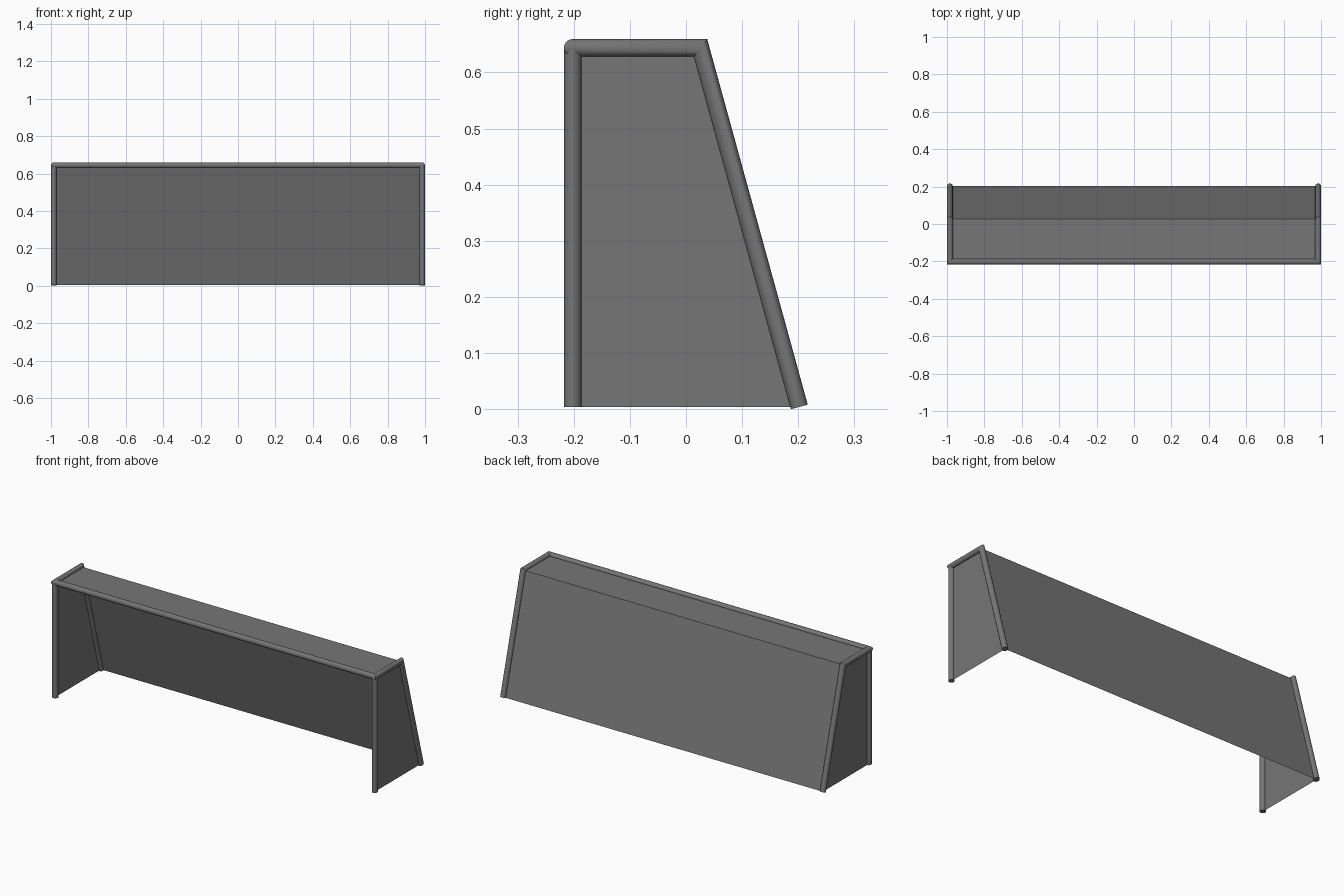
import bpy, bmesh, math
from mathutils import Vector

if "Cube" in bpy.data.objects:
    bpy.data.objects.remove(bpy.data.objects["Cube"])

R, SIDES = 0.0155, 24
X, YF, YT, YB = 0.9845, -0.202, 0.026, 0.202   # post x, front, top bend, back foot
ZT, ZB = 0.644, 0.004

grey = bpy.data.materials.new("dark_grey")
grey.diffuse_color = (0.18, 0.18, 0.18, 1)
grey.use_nodes = True
grey.node_tree.nodes["Principled BSDF"].inputs["Base Color"].default_value = grey.diffuse_color


def make_object(name, bm):
    bmesh.ops.recalc_face_normals(bm, faces=bm.faces)
    mesh = bpy.data.meshes.new(name)
    bm.to_mesh(mesh)
    bm.free()
    mesh.materials.append(grey)
    obj = bpy.data.objects.new(name, mesh)
    bpy.context.collection.objects.link(obj)
    return obj


def tube(name, points):
    """Round pipe along a 3D path with mitred corners."""
    pts = [Vector(p) for p in points]
    dirs = [(b - a).normalized() for a, b in zip(pts, pts[1:])]
    u = Vector((1, 0, 0))                      # every path starts across x
    v = dirs[0].cross(u)
    offsets = [R * (math.cos(a) * u + math.sin(a) * v)
               for a in (2 * math.pi * k / SIDES for k in range(SIDES))]
    bm, rings = bmesh.new(), []
    for i, p in enumerate(pts):
        d0, d1 = dirs[max(i - 1, 0)], dirs[min(i, len(dirs) - 1)]
        t = (d0 + d1).normalized()
        # slide the ring along the pipe onto the mitre plane
        offsets = [o - d0 * (o.dot(t) / d0.dot(t)) for o in offsets]
        rings.append([bm.verts.new(p + o) for o in offsets])
    for a, b in zip(rings, rings[1:]):
        for k in range(SIDES):
            j = (k + 1) % SIDES
            bm.faces.new((a[k], a[j], b[j], b[k]))
    bm.faces.new(rings[0])
    bm.faces.new(rings[-1])
    obj = make_object(name, bm)
    bpy.ops.object.select_all(action='DESELECT')
    obj.select_set(True)
    bpy.context.view_layer.objects.active = obj
    bpy.ops.object.shade_smooth_by_angle(angle=math.radians(30))


def panel(name, points):
    bm = bmesh.new()
    bm.faces.new([bm.verts.new(p) for p in points])
    make_object(name, bm)


# Back legs, side rails and crossbar as one bent pipe
tube("bent_frame", [(-X, YB, ZB), (-X, YT, ZT), (-X, YF, ZT),
                    (X, YF, ZT), (X, YT, ZT), (X, YB, ZB)])

# Front posts and side panels
for label, x in (("left", -X), ("right", X)):
    tube(label + "_post", [(x, YF, ZB), (x, YF, ZT)])
    panel(label + "_net", [(x, YF, ZB), (x, YB, ZB), (x, YT, ZT), (x, YF, ZT)])

# Top and back panels
panel("top_net", [(-X, YF, ZT), (X, YF, ZT), (X, YT, ZT), (-X, YT, ZT)])
panel("back_net", [(X, YB, ZB), (-X, YB, ZB), (-X, YT, ZT), (X, YT, ZT)])
